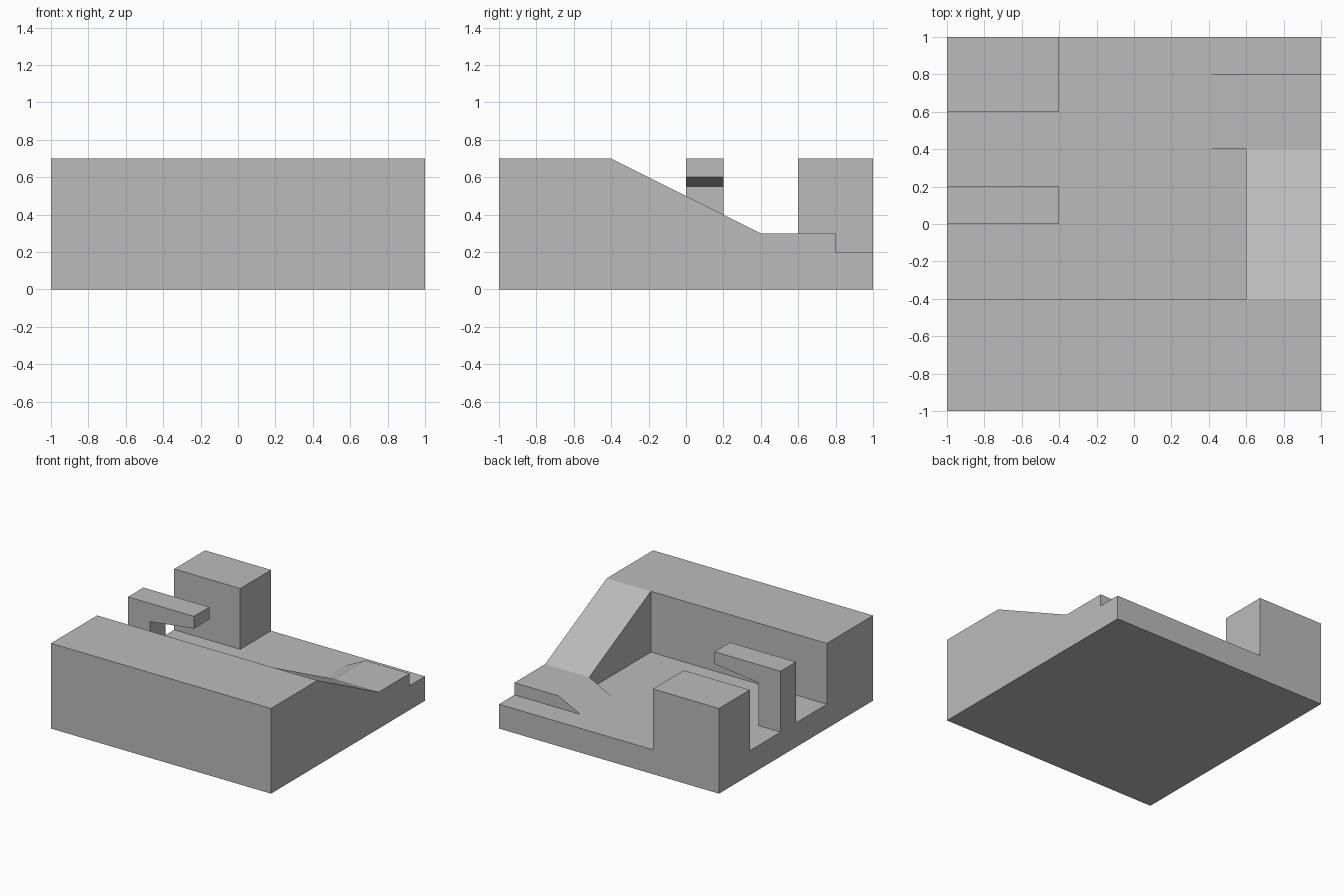
import bpy
import bmesh

old = bpy.data.objects.get("Cube")
if old:
    bpy.data.objects.remove(old, do_unlink=True)

# Single grey material
grey = bpy.data.materials.new("plain grey")
grey.use_nodes = True
colour = (0.5, 0.5, 0.5, 1)
grey.diffuse_color = colour
grey.node_tree.nodes["Principled BSDF"].inputs["Base Color"].default_value = colour


def extrude(name, profile, axis, start, end):
    """Extrude a (horizontal, z) profile along the x or y axis."""
    bm = bmesh.new()

    def place(h, z, d):
        return (d, h, z) if axis == "x" else (h, d, z)

    face = bm.faces.new([bm.verts.new(place(h, z, start)) for h, z in profile])
    moved = bmesh.ops.extrude_face_region(bm, geom=[face])["geom"]
    verts = [g for g in moved if isinstance(g, bmesh.types.BMVert)]
    offset = place(0, 0, end - start)
    bmesh.ops.translate(bm, verts=verts, vec=offset)
    bmesh.ops.recalc_face_normals(bm, faces=bm.faces)
    mesh = bpy.data.meshes.new(name)
    bm.to_mesh(mesh)
    bm.free()
    mesh.materials.append(grey)
    obj = bpy.data.objects.new(name, mesh)
    bpy.context.collection.objects.link(obj)
    return obj


FLOOR, LEDGE, TOP = 0.2, 0.3, 0.7

# Floor slab with the tall front wall
extrude("floor_and_front_wall",
        [(-1, 0), (1, 0), (1, FLOOR), (-0.4, FLOOR), (-0.4, TOP), (-1, TOP)],
        "x", -1, 1)

# Long ramp falling from the wall to the landing
extrude("long_ramp",
        [(-0.4, FLOOR), (0.4, FLOOR), (0.4, LEDGE), (-0.4, TOP)],
        "x", 0.6, 1)

# Landing with a short ramp down to the floor
extrude("landing_with_short_ramp",
        [(0.4, FLOOR), (1, FLOOR), (1, LEDGE), (0.6, LEDGE)],
        "y", 0.4, 0.8)

# Post with an overhanging arm, tapered underneath
extrude("post_with_arm",
        [(-1, FLOOR), (-0.8, FLOOR), (-0.8, 0.55), (-0.4, 0.6),
         (-0.4, TOP), (-1, TOP)],
        "y", 0, 0.2)

# Solid block in the back corner
extrude("corner_block",
        [(-1, FLOOR), (-0.4, FLOOR), (-0.4, TOP), (-1, TOP)],
        "y", 0.6, 1)
